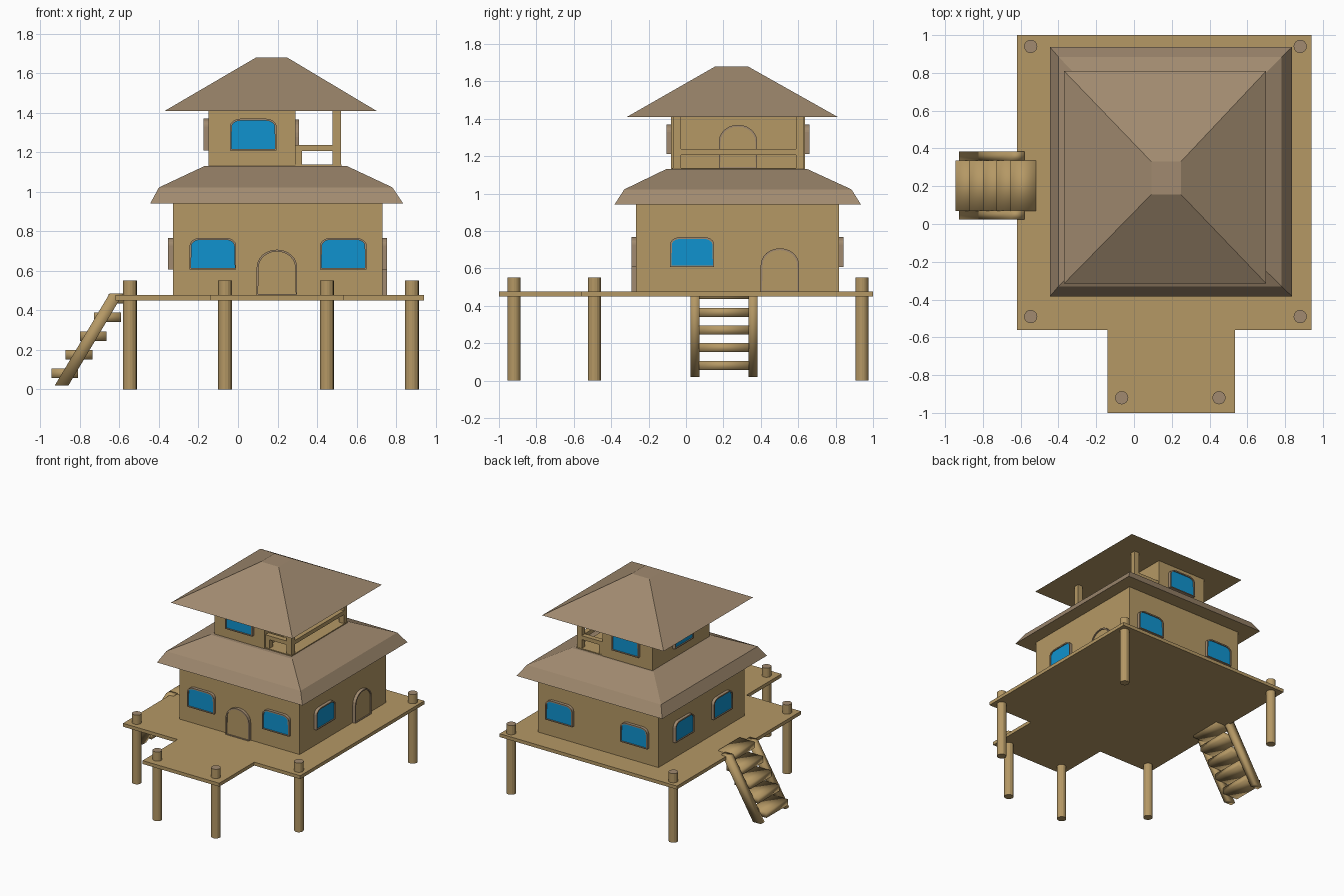
import bpy, bmesh, math
from mathutils import Matrix, Vector

if "Cube" in bpy.data.objects:
    bpy.data.objects.remove(bpy.data.objects["Cube"])


def material(name, rgb):
    m = bpy.data.materials.new(name)
    m.diffuse_color = (*rgb, 1)
    m.use_nodes = True
    m.node_tree.nodes["Principled BSDF"].inputs["Base Color"].default_value = m.diffuse_color
    return m


WOOD = material("tan_wood", (0.46, 0.315, 0.13))
THATCH = material("grey_brown_thatch", (0.355, 0.255, 0.16))
GLASS = material("blue_glass", (0.005, 0.29, 0.62))


def finish(name, bm, mats, smooth=False):
    bmesh.ops.recalc_face_normals(bm, faces=bm.faces[:])
    me = bpy.data.meshes.new(name)
    for f in bm.faces:
        f.smooth = smooth
    bm.to_mesh(me)
    bm.free()
    for m in mats:
        me.materials.append(m)
    ob = bpy.data.objects.new(name, me)
    bpy.context.collection.objects.link(ob)
    return ob


def box(name, x, y, z, mat=WOOD, smooth=False, lean=0):
    """Box from ranges; lean shifts the top along x."""
    bm = bmesh.new()
    bmesh.ops.create_cube(bm, size=1)
    for v in bm.verts:
        top = v.co.z > 0
        v.co = (x[v.co.x > 0] + (lean if top else 0), y[v.co.y > 0], z[top])
    return finish(name, bm, [mat], smooth)


def hip_roof(name, levels):
    """Stack of rectangles (x0, x1, y0, y1, z), with a wooden underside."""
    bm = bmesh.new()
    rings = [[bm.verts.new(p) for p in
              ((x0, y0, z), (x1, y0, z), (x1, y1, z), (x0, y1, z))]
             for x0, x1, y0, y1, z in levels]
    for a, b in zip(rings, rings[1:]):
        for i in range(4):
            j = (i + 1) % 4
            bm.faces.new((a[i], a[j], b[j], b[i]))
    bm.faces.new(rings[-1])
    bm.faces.new(rings[0][::-1]).material_index = 1
    finish(name, bm, [THATCH, WOOD])


def arched_panel(name, loc, turn, w, h, rx, rz, fill, depth=0.024):
    """Raised frame with rounded top corners and a sunken panel."""
    pts = [(-w / 2, 0), (w / 2, 0)]
    n = 6
    for side in (1, -1):
        for i in range(n + 1):
            t = math.pi / 2 * (i if side == 1 else n - i) / n
            pts.append((side * (w / 2 - rx + rx * math.cos(t)), h - rz + rz * math.sin(t)))
    bm = bmesh.new()
    face = bm.faces.new([bm.verts.new((u, 0, z)) for u, z in pts])
    bmesh.ops.remove_doubles(bm, verts=bm.verts[:], dist=0.0005)
    face = bm.faces[:][0]
    front = [g for g in bmesh.ops.extrude_face_region(bm, geom=[face])["geom"]
             if isinstance(g, bmesh.types.BMFace)][0]
    bmesh.ops.translate(bm, verts=front.verts[:], vec=(0, -depth, 0))
    bm.normal_update()
    bmesh.ops.inset_region(bm, faces=[front], thickness=0.01)
    ring = bmesh.ops.extrude_face_region(bm, geom=[front])["geom"]
    pane = [g for g in ring if isinstance(g, bmesh.types.BMFace)][0]
    if front.is_valid:
        bm.faces.remove(front)
    bmesh.ops.translate(bm, verts=pane.verts[:], vec=(0, 0.008, 0))
    pane.material_index = 1
    bm.transform(Matrix.Translation(Vector(loc)) @ Matrix.Rotation(math.radians(turn), 4, 'Z'))
    finish(name, bm, [THATCH, fill])


def window(name, x, y, z, turn):
    arched_panel(name, (x, y, z), turn, 0.236, 0.16, 0.055, 0.04, GLASS)


def door(name, x, y, z, turn, depth=0.024):
    arched_panel(name, (x, y, z), turn, 0.205, 0.232, 0.1, 0.09, WOOD, depth)


# Deck: one T-shaped outline
bm = bmesh.new()
outline = [(-0.62, -0.56), (-0.14, -0.56), (-0.14, -1), (0.535, -1),
           (0.535, -0.56), (0.94, -0.56), (0.94, 1), (-0.62, 1)]
f = bm.faces.new([bm.verts.new((x, y, 0.45)) for x, y in outline])
g = bmesh.ops.extrude_face_region(bm, geom=[f])["geom"]
bmesh.ops.translate(bm, verts=[v for v in g if isinstance(v, bmesh.types.BMVert)], vec=(0, 0, 0.027))
finish("deck", bm, [WOOD])

# Stilts with grey cut ends
for i, (x, y) in enumerate([(-0.547, 0.94), (0.88, 0.94), (-0.547, -0.49),
                            (0.88, -0.49), (-0.065, -0.92), (0.45, -0.92)]):
    bm = bmesh.new()
    bmesh.ops.create_cone(bm, cap_ends=True, segments=16, radius1=0.035, radius2=0.035,
                          depth=0.55, matrix=Matrix.Translation((x, y, 0.275)))
    bm.normal_update()
    for f in bm.faces:
        f.material_index = int(f.normal.z > 0.5)
    finish(f"stilt_{i + 1}", bm, [WOOD, THATCH])

# Lower storey and upper room
box("lower_walls", (-0.33, 0.73), (-0.267, 0.818), (0.47, 0.95))
box("upper_walls", (-0.15, 0.29), (-0.08, 0.635), (1.12, 1.42))

# Roofs
hip_roof("lower_roof", [(-0.445, 0.836, -0.383, 0.936, 0.94),
                        (-0.40, 0.782, -0.33, 0.885, 1.022),
                        (-0.17, 0.552, -0.107, 0.65, 1.13)])
hip_roof("upper_roof", [(-0.37, 0.70, -0.315, 0.81, 1.41),
                        (0.092, 0.248, 0.157, 0.33, 1.68)])

# Windows and doors of the lower storey
for side, y, turn in (("front", -0.267, 0), ("back", 0.818, 180)):
    for i, x in enumerate((-0.127, 0.533)):
        window(f"{side}_window_{i + 1}", x, y, 0.607, turn)
    window(f"upper_{side}_window", 0.077, y + (0.187 if turn == 0 else -0.183), 1.21, turn)
for i, y in enumerate((0.033, 0.515)):
    window(f"left_window_{i + 1}", -0.33, y, 0.607, -90)
window("upper_left_window", -0.15, 0.265, 1.21, -90)
window("right_window", 0.73, 0.033, 0.607, 90)
door("front_door", 0.197, -0.267, 0.475, 0)
door("right_door", 0.73, 0.502, 0.475, 90)
door("balcony_door", 0.29, 0.278, 1.135, 90, 0.018)

# Balcony: floor, posts and rails
box("balcony_floor", (0.29, 0.525), (-0.075, 0.63), (1.125, 1.137))
for side, y in (("front", (-0.07, -0.027)), ("back", (0.588, 0.628))):
    box(f"{side}_balcony_post", (0.478, 0.522), y, (1.13, 1.42))
    box(f"{side}_short_post", (0.285, 0.325), y, (1.13, 1.21))
    box(f"{side}_rail", (0.285, 0.48), y, (1.207, 1.238))
box("outer_rail", (0.48, 0.52), (-0.03, 0.59), (1.207, 1.238))

# Ladder: two sloping rails and five smooth steps
for i, y in enumerate(((0.025, 0.072), (0.335, 0.383))):
    box(f"ladder_rail_{i + 1}", (-0.927, -0.858), y, (0.02, 0.485), smooth=True, lean=0.277)
for i in range(5):
    x, z = -0.945 + 0.0725 * i, 0.057 + 0.0945 * i
    box(f"ladder_step_{i + 1}", (x, x + 0.135), (0.07, 0.337), (z, z + 0.048), smooth=True)
